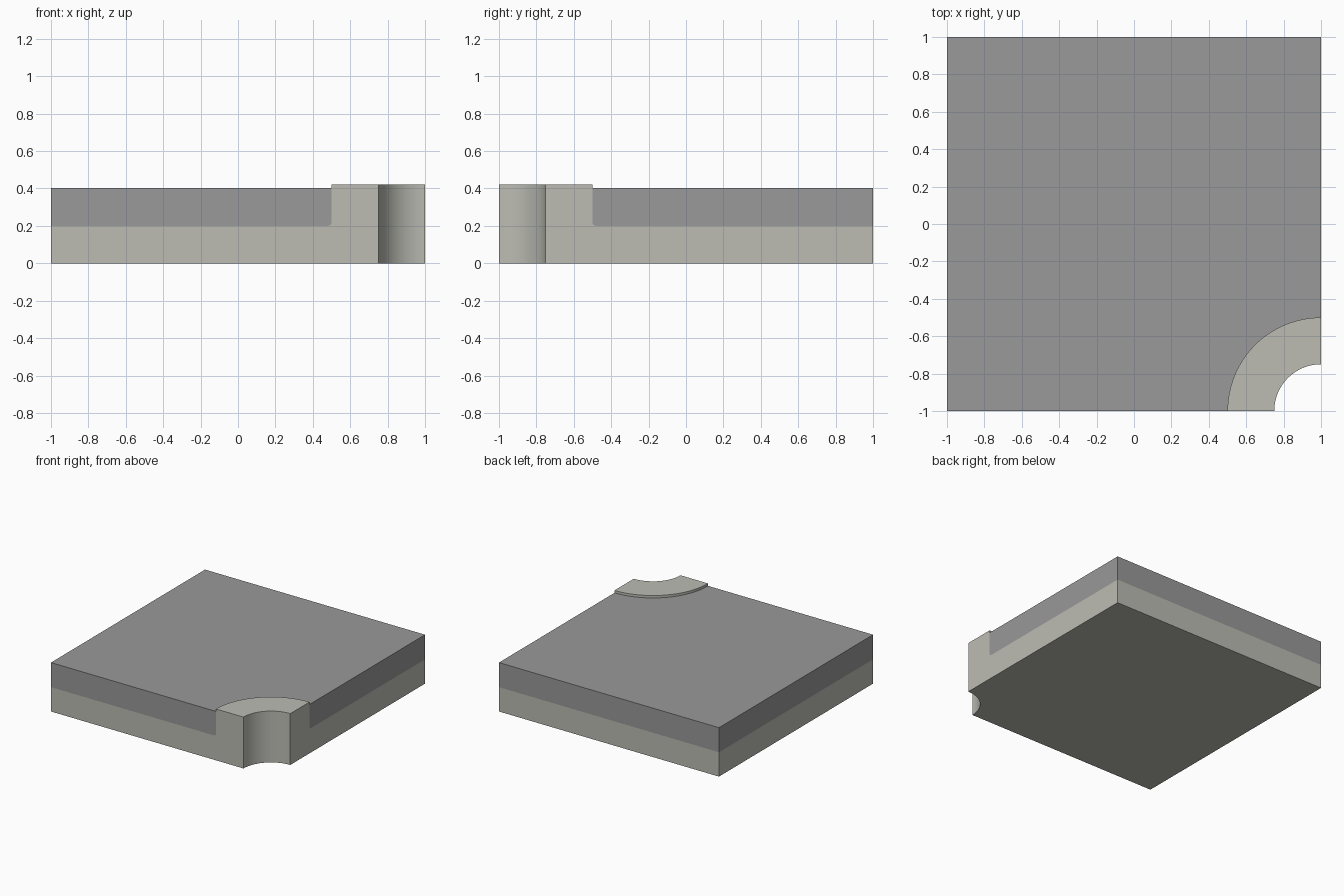
import bpy, bmesh, math
from mathutils import Vector

cube = bpy.data.objects.get("Cube")
if cube:
    bpy.data.objects.remove(cube, do_unlink=True)

CORNER = Vector((1, -1, 0))   # axis of the quarter-round opening
STEPS = 48                    # even, so one step lands on the far corner
EDGE = None                   # radius marker: run out to the square outline


def material(name, rgb):
    m = bpy.data.materials.new(name)
    m.use_nodes = True
    m.diffuse_color = (*rgb, 1)
    bsdf = next(n for n in m.node_tree.nodes if n.type == 'BSDF_PRINCIPLED')
    bsdf.inputs["Base Color"].default_value = (*rgb, 1)
    return m


def quarter_sweep(name, profile, mat):
    """Sweep a closed (radius, z) profile a quarter turn about the corner."""
    bm = bmesh.new()
    rings = []
    for i in range(STEPS + 1):
        a = math.pi / 2 * (1 + i / STEPS)
        c, s = math.cos(a), math.sin(a)
        reach = 2 / max(abs(c), abs(s))
        ring = []
        for r, z in profile:
            d = reach if r is EDGE else r
            ring.append(bm.verts.new(CORNER + Vector((d * c, d * s, z))))
        rings.append(ring)
    n = len(profile)
    for a, b in zip(rings, rings[1:]):
        for j in range(n):
            k = (j + 1) % n
            bm.faces.new((a[j], a[k], b[k], b[j]))
    bm.faces.new(rings[0])
    bm.faces.new(rings[-1])
    bmesh.ops.recalc_face_normals(bm, faces=bm.faces)
    me = bpy.data.meshes.new(name)
    bm.to_mesh(me)
    bm.free()
    me.materials.append(mat)
    ob = bpy.data.objects.new(name, me)
    bpy.context.collection.objects.link(ob)
    bpy.ops.object.select_all(action='DESELECT')
    ob.select_set(True)
    bpy.context.view_layer.objects.active = ob
    bpy.ops.object.shade_smooth_by_angle(angle=math.radians(30))
    return ob


stone = material("pale stone", (0.503, 0.503, 0.456))
grey = material("mid grey", (0.319, 0.319, 0.319))

# Small fillet where the collar meets the slab, listed from collar to slab
F = 0.02
fillet = [(0.5 + F - F * math.cos(t), 0.2 + F - F * math.sin(t))
          for t in (math.pi / 2 * i / 5 for i in range(6))]

# Base slab with raised collar around the opening
quarter_sweep("base_slab_with_collar",
              [(0.25, 0), (0.25, 0.422), (0.5, 0.422)] + fillet
              + [(EDGE, 0.2), (EDGE, 0)], stone)

# Upper layer laid on the slab, up against the collar
quarter_sweep("top_layer",
              [(0.5, 0.402)] + fillet + [(EDGE, 0.2), (EDGE, 0.402)], grey)
